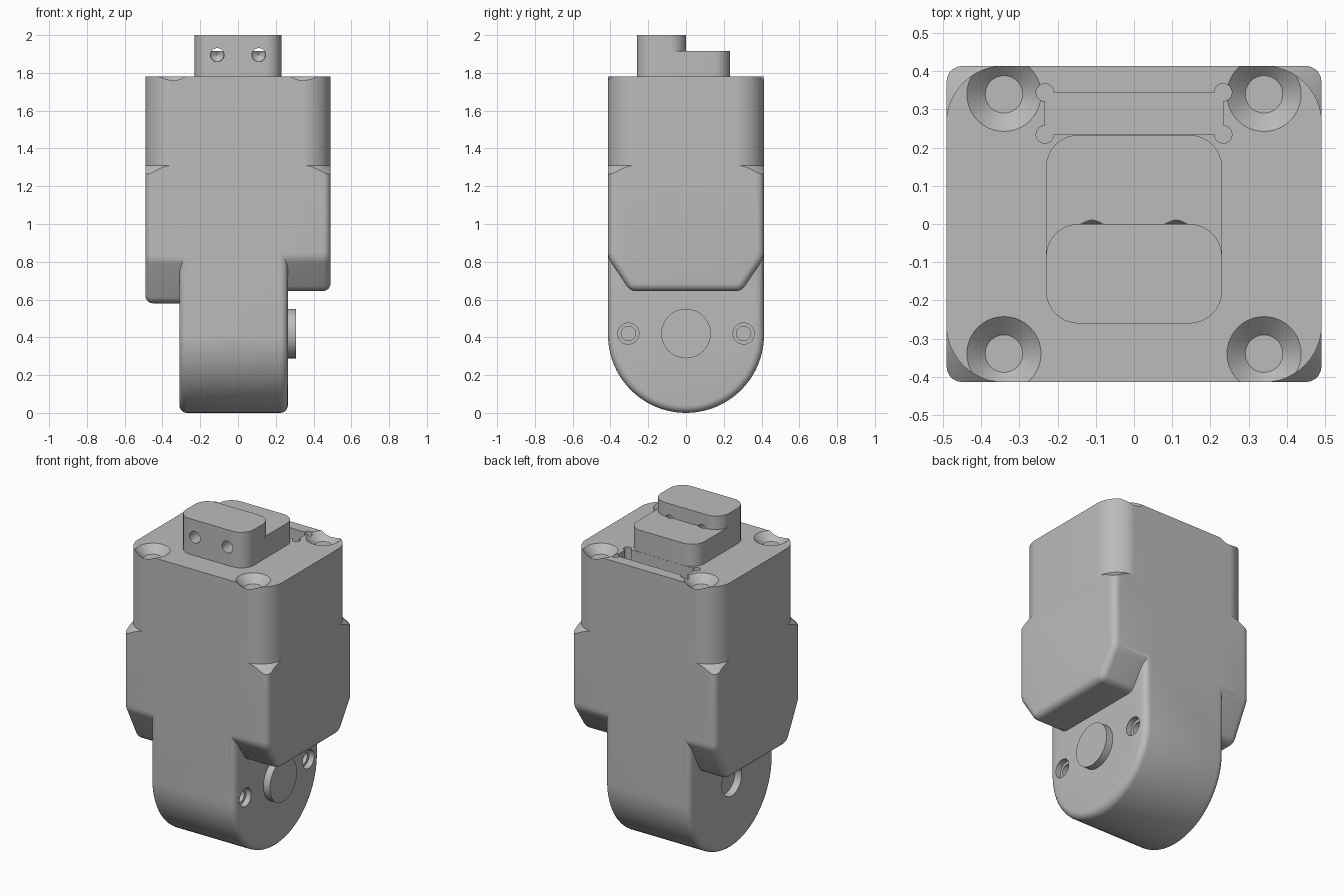
import bpy, bmesh
from math import pi, tan, cos, sin
from mathutils import Vector, Matrix

if "Cube" in bpy.data.objects:
    bpy.data.objects.remove(bpy.data.objects["Cube"])

grey = bpy.data.materials.new("plain grey")
grey.use_nodes = True
grey.diffuse_color = (0.5, 0.5, 0.5, 1)
grey.node_tree.nodes["Principled BSDF"].inputs["Base Color"].default_value = (0.5, 0.5, 0.5, 1)


def finish(name, bm):
    bmesh.ops.recalc_face_normals(bm, faces=bm.faces)
    mesh = bpy.data.meshes.new(name)
    bm.to_mesh(mesh)
    bm.free()
    mesh.materials.append(grey)
    ob = bpy.data.objects.new(name, mesh)
    bpy.context.collection.objects.link(ob)
    return ob


def rounded(corners, seg=8):
    """Polygon outline with every (x, y, radius) corner filleted."""
    out = []
    for i, (x, y, r) in enumerate(corners):
        p = Vector((x, y))
        a = (Vector(corners[i - 1][:2]) - p).normalized()
        b = (Vector(corners[(i + 1) % len(corners)][:2]) - p).normalized()
        if r == 0:
            out.append(p)
            continue
        half = a.angle(b) / 2
        centre = p + (a + b).normalized() * r / sin(half)
        start = p + a * r / tan(half) - centre
        end = p + b * r / tan(half) - centre
        sweep = pi - 2 * half
        for k in range(seg + 1):
            t = sweep * k / seg
            out.append(centre + (start * sin(sweep - t) + end * sin(t)) / sin(sweep))
    return out


def prism(name, outline, lo, hi, axis="Z", fillet=0):
    """Extrude an outline along Z (outline = x, y) or X (outline = y, z)."""
    bm = bmesh.new()
    place = (lambda p, h: (p.x, p.y, h)) if axis == "Z" else (lambda p, h: (h, p.x, p.y))
    face = bm.faces.new([bm.verts.new(place(p, lo)) for p in outline])
    ext = bmesh.ops.extrude_face_region(bm, geom=[face])["geom"]
    moved = [g for g in ext if isinstance(g, bmesh.types.BMVert)]
    bmesh.ops.translate(bm, verts=moved, vec=Vector(place(Vector((0, 0)), hi - lo)))
    bmesh.ops.remove_doubles(bm, verts=bm.verts, dist=0.0005)
    if fillet:
        top = max(v.co.z for v in bm.verts)
        rim = [e for e in bm.edges
               if abs(e.verts[0].co.x - e.verts[1].co.x) < 1e-5
               and min(v.co.z for v in e.verts) < top - 1e-4]
        bmesh.ops.bevel(bm, geom=rim, offset=fillet, segments=5, profile=0.5,
                        affect="EDGES", clamp_overlap=False)
    return finish(name, bm)


def cone(name, base, axis, depth, r1, r2, seg=40):
    """Cylinder or cone starting at base and running along axis."""
    bm = bmesh.new()
    axis = Vector(axis)
    m = Matrix.Translation(Vector(base) + axis * depth / 2) @ axis.to_track_quat("Z", "Y").to_matrix().to_4x4()
    bmesh.ops.create_cone(bm, cap_ends=True, segments=seg, radius1=r1, radius2=r2, depth=depth, matrix=m)
    return finish(name, bm)


def combine(target, tools, operation="DIFFERENCE"):
    for tool in tools:
        mod = target.modifiers.new("cut", "BOOLEAN")
        mod.operation, mod.object, mod.solver = operation, tool, "EXACT"
        bpy.context.view_layer.objects.active = target
        bpy.ops.object.modifier_apply(modifier=mod.name)
        bpy.data.objects.remove(tool)


def corner_cutter(sx, sy):
    """Quarter ring with a sloping floor that rounds one upper body corner."""
    bm = bmesh.new()
    rings = []
    for k in range(13):
        a = pi / 2 * k / 12
        rings.append([bm.verts.new((sx * (0.34 + r * cos(a)), sy * (0.263 + r * sin(a)), z))
                      for r, z in ((0.151, 1.31), (0.35, 1.11), (0.35, 1.9), (0.151, 1.9))])
    for p, q in zip(rings, rings[1:]):
        for j in range(4):
            bm.faces.new((p[j], p[j - 1], q[j - 1], q[j]))
    bm.faces.new(rings[0])
    bm.faces.new(rings[-1])
    return finish("corner_cutter", bm)


def rectangle(x, y0, y1, r):
    return rounded([(-x, y0, r), (x, y0, r), (x, y1, r), (-x, y1, r)])


W, TOP = 0.413, 1.782


def shoulder(name, bend, bottom, x0, x1):
    outline = rounded([(-W, TOP, 0), (-W, bend, 0.1), (-0.295, bottom, 0.06),
                       (0.295, bottom, 0.06), (W, bend, 0.1), (W, TOP, 0)])
    return prism(name, outline, x0, x1, "X", 0.04)


# Housing: two shoulders of unequal length and the round-ended lower arm
housing = shoulder("housing", 0.81, 0.58, -0.49, 0.1)
right_half = shoulder("right_half", 0.82, 0.645, -0.1, 0.49)
arm = prism("arm", rounded([(-W, 1.2, 0), (-W, 0, W), (W, 0, W), (W, 1.2, 0)], 20),
            -0.31, 0.264, "X", 0.04)
combine(housing, [right_half, arm], "UNION")

# Rounded upper corners and countersunk screw seats
corners = [(sx, sy) for sx in (-1, 1) for sy in (-1, 1)]
combine(housing, [corner_cutter(sx, sy) for sx, sy in corners])
combine(housing, [cone("seat", (sx * 0.34, sy * 0.339, TOP - 0.045), (0, 0, 1), 0.09, 0.049, 0.145)
                  for sx, sy in corners])

# Rear slot with relieved corners
combine(housing, [prism("slot", rectangle(0.233, 0.234, 0.344, 0.001), 1.69, 1.9)])
combine(housing, [cone("relief", (sx * 0.233, y, 1.69), (0, 0, 1), 0.2, 0.023, 0.023, 24)
                  for sx in (-1, 1) for y in (0.234, 0.344)])

# Stepped screw holes on one side, shallow round recess on the other
for y in (-0.305, 0.305):
    combine(housing, [cone("bore", (0.3, y, 0.42), (-1, 0, 0), 0.07, 0.056, 0.056),
                      cone("bore", (0.3, y, 0.42), (-1, 0, 0), 0.1, 0.038, 0.038)])
combine(housing, [cone("recess", (-0.35, 0, 0.42), (1, 0, 0), 0.085, 0.095, 0.095)])

# Output shaft
shaft = cone("output_shaft", (0.2, 0, 0.42), (1, 0, 0), 0.108, 0.131, 0.131, 64)

# Stepped plug on top with two drilled holes
plug = prism("top_plug", rectangle(0.23, -0.26, 0.233, 0.085), 1.775, 1.917)
combine(plug, [prism("step", rectangle(0.23, -0.26, 0, 0.085), 1.8, 2.0)], "UNION")
for x in (-0.11, 0.11):
    combine(plug, [cone("drill", (x, -0.3, 1.895), (0, 1, 0), 0.301, 0.036, 0.036),
                   cone("drill_tip", (x, 0, 1.895), (0, 1, 0), 0.025, 0.036, 0.001)])

for ob in (housing, shaft, plug):
    bpy.ops.object.select_all(action="DESELECT")
    ob.select_set(True)
    bpy.context.view_layer.objects.active = ob
    bpy.ops.object.shade_smooth_by_angle(angle=pi / 6)
